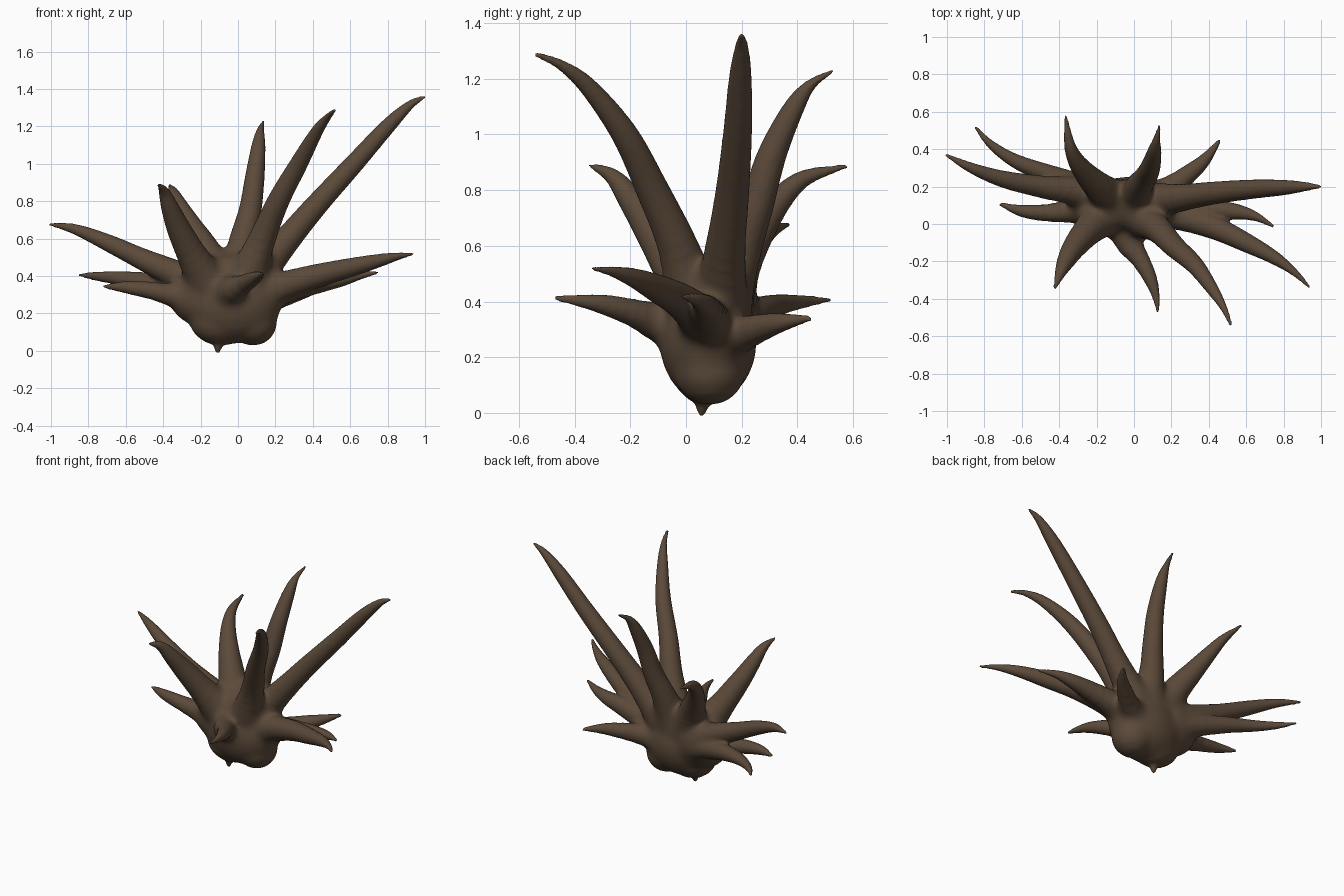
import bpy, bmesh, math
from mathutils import Vector, Matrix

bm = bmesh.new()

def blob(center, radii):
    m = Matrix.Translation(center) @ Matrix.Diagonal((*radii, 1))
    bmesh.ops.create_uvsphere(bm, u_segments=32, v_segments=20, radius=1, matrix=m)

def spline(pts, steps=6):
    """Catmull-Rom through (x, y, z, radius) points."""
    p = [Vector(q) for q in pts]
    p = [2 * p[0] - p[1]] + p + [2 * p[-1] - p[-2]]
    out = []
    for i in range(1, len(p) - 2):
        a, b, c, d = p[i - 1:i + 3]
        for s in range(steps):
            t = s / steps
            out.append(0.5 * (2 * b + (c - a) * t + (2 * a - 5 * b + 4 * c - d) * t * t
                              + (3 * b - a - 3 * c + d) * t ** 3))
    return out + [p[-2]]

def horn(pts, sides=16):
    """Closed tapering tube along a curved path."""
    path = spline(pts)
    rings = []
    for i, q in enumerate(path):
        tan = path[min(i + 1, len(path) - 1)].xyz - path[max(i - 1, 0)].xyz
        tan.normalize()
        u = tan.cross(Vector((0.3, -0.5, -0.81))).normalized()
        v = tan.cross(u)
        r = max(q.w, 0.009)
        rings.append([bm.verts.new(q.xyz + r * (math.cos(a) * u + math.sin(a) * v))
                      for a in (k * math.tau / sides for k in range(sides))])
    for a, b in zip(rings, rings[1:]):
        for k in range(sides):
            n = (k + 1) % sides
            bm.faces.new((a[k], a[n], b[n], b[k]))
    bm.faces.new(rings[0][::-1])
    bm.faces.new(rings[-1])

# lumpy root body
blob((-0.02, 0.08, 0.25), (0.25, 0.175, 0.21))
blob((-0.18, 0.10, 0.29), (0.19, 0.14, 0.16))
blob((-0.09, 0.075, 0.16), (0.17, 0.13, 0.13))
blob((0.08, 0.085, 0.15), (0.13, 0.13, 0.12))
blob((-0.04, 0.10, 0.37), (0.21, 0.14, 0.15))
blob((0.09, 0.08, 0.38), (0.12, 0.12, 0.15))
horn([(-0.10, 0.07, 0.10, 0.07), (-0.105, 0.06, 0.045, 0.035), (-0.11, 0.055, -0.012, 0.01)])

# tall upper horns
horn([(0.08, 0.12, 0.38, 0.11), (0.25, 0.14, 0.58, 0.075), (0.42, 0.165, 0.78, 0.062),
      (0.62, 0.185, 1.0, 0.053), (0.80, 0.195, 1.20, 0.042), (0.92, 0.20, 1.315, 0.025),
      (1.005, 0.20, 1.362, 0.008)])
horn([(0.05, 0.03, 0.40, 0.11), (0.13, -0.03, 0.60, 0.074), (0.215, -0.12, 0.80, 0.06),
      (0.325, -0.22, 1.0, 0.049), (0.42, -0.35, 1.17, 0.034), (0.48, -0.45, 1.25, 0.02),
      (0.52, -0.545, 1.29, 0.01)])
horn([(0.0, 0.12, 0.38, 0.12), (0.025, 0.195, 0.58, 0.078), (0.065, 0.255, 0.75, 0.062),
      (0.09, 0.31, 0.93, 0.053), (0.11, 0.39, 1.10, 0.038), (0.12, 0.45, 1.18, 0.021),
      (0.137, 0.53, 1.23, 0.008)])
horn([(-0.10, 0.12, 0.38, 0.12), (-0.18, 0.19, 0.54, 0.085), (-0.25, 0.26, 0.66, 0.064),
      (-0.31, 0.34, 0.77, 0.046), (-0.345, 0.43, 0.845, 0.03), (-0.365, 0.58, 0.887, 0.008)])
horn([(-0.16, 0.05, 0.36, 0.12), (-0.25, -0.04, 0.52, 0.082), (-0.32, -0.125, 0.66, 0.064),
      (-0.365, -0.20, 0.77, 0.048), (-0.395, -0.265, 0.85, 0.03), (-0.425, -0.35, 0.892, 0.008)])

# left spreading horns
horn([(-0.15, 0.14, 0.32, 0.12), (-0.32, 0.175, 0.405, 0.08), (-0.50, 0.20, 0.485, 0.06),
      (-0.70, 0.24, 0.58, 0.046), (-0.87, 0.30, 0.65, 0.029), (-1.01, 0.372, 0.679, 0.009)])
horn([(-0.15, 0.14, 0.28, 0.11), (-0.32, 0.21, 0.33, 0.072), (-0.50, 0.28, 0.37, 0.051),
      (-0.65, 0.345, 0.39, 0.037), (-0.77, 0.43, 0.40, 0.023), (-0.85, 0.52, 0.407, 0.009)])
horn([(-0.15, 0.09, 0.26, 0.11), (-0.31, 0.075, 0.29, 0.075), (-0.45, 0.06, 0.32, 0.05),
      (-0.60, 0.07, 0.34, 0.033), (-0.72, 0.108, 0.345, 0.01)])

# right spreading horns
horn([(0.05, 0.10, 0.26, 0.12), (0.22, 0.09, 0.32, 0.085), (0.40, 0.075, 0.36, 0.062),
      (0.55, 0.065, 0.385, 0.043), (0.65, 0.04, 0.405, 0.026), (0.75, -0.015, 0.42, 0.009)])
horn([(0.05, 0.08, 0.27, 0.12), (0.22, 0.05, 0.34, 0.085), (0.42, -0.015, 0.40, 0.065),
      (0.60, -0.10, 0.445, 0.052), (0.75, -0.18, 0.482, 0.037), (0.86, -0.26, 0.507, 0.021),
      (0.94, -0.34, 0.52, 0.009)])

# low front and back horns
horn([(-0.06, 0.05, 0.29, 0.12), (-0.03, -0.09, 0.325, 0.08), (0.035, -0.19, 0.36, 0.052),
      (0.09, -0.30, 0.39, 0.036), (0.12, -0.40, 0.405, 0.02), (0.127, -0.475, 0.412, 0.009)])
horn([(0.06, 0.11, 0.25, 0.11), (0.19, 0.19, 0.28, 0.072), (0.29, 0.265, 0.305, 0.052),
      (0.38, 0.345, 0.325, 0.034), (0.46, 0.45, 0.34, 0.01)])

bmesh.ops.recalc_face_normals(bm, faces=bm.faces)
mesh = bpy.data.meshes.new("horned_root")
bm.to_mesh(mesh)
bm.free()
root = bpy.data.objects.new("horned_root", mesh)
bpy.context.collection.objects.link(root)

# fuse everything into one organic skin
remesh = root.modifiers.new("fuse", 'REMESH')
remesh.mode = 'VOXEL'
remesh.voxel_size = 0.01
remesh.use_smooth_shade = True
smooth = root.modifiers.new("blend", 'SMOOTH')
smooth.factor = 0.5
smooth.iterations = 6
bpy.context.view_layer.update()
fused = bpy.data.meshes.new_from_object(root.evaluated_get(bpy.context.evaluated_depsgraph_get()))
root.modifiers.clear()
root.data = fused

# melt the horn bases into the body, strongest towards the middle
bm = bmesh.new()
bm.from_mesh(fused)
def reach(v):
    d = v.co - Vector((-0.03, 0.08, 0.33))
    return Vector((d.x / 0.40, d.y / 0.27, d.z / 0.30)).length
for size, rounds in ((1.15, 8), (1.0, 12), (0.85, 16)):
    near = [v for v in bm.verts if reach(v) < size and v.co.z > 0.05]
    for _ in range(rounds):
        bmesh.ops.smooth_vert(bm, verts=near, factor=0.5,
                              use_axis_x=True, use_axis_y=True, use_axis_z=True)
for f in bm.faces:
    f.smooth = True
bm.to_mesh(fused)
bm.free()

# brown bark
mat = bpy.data.materials.new("brown_bark")
mat.diffuse_color = (0.105, 0.068, 0.042, 1)
fused.materials.clear()
fused.materials.append(mat)
